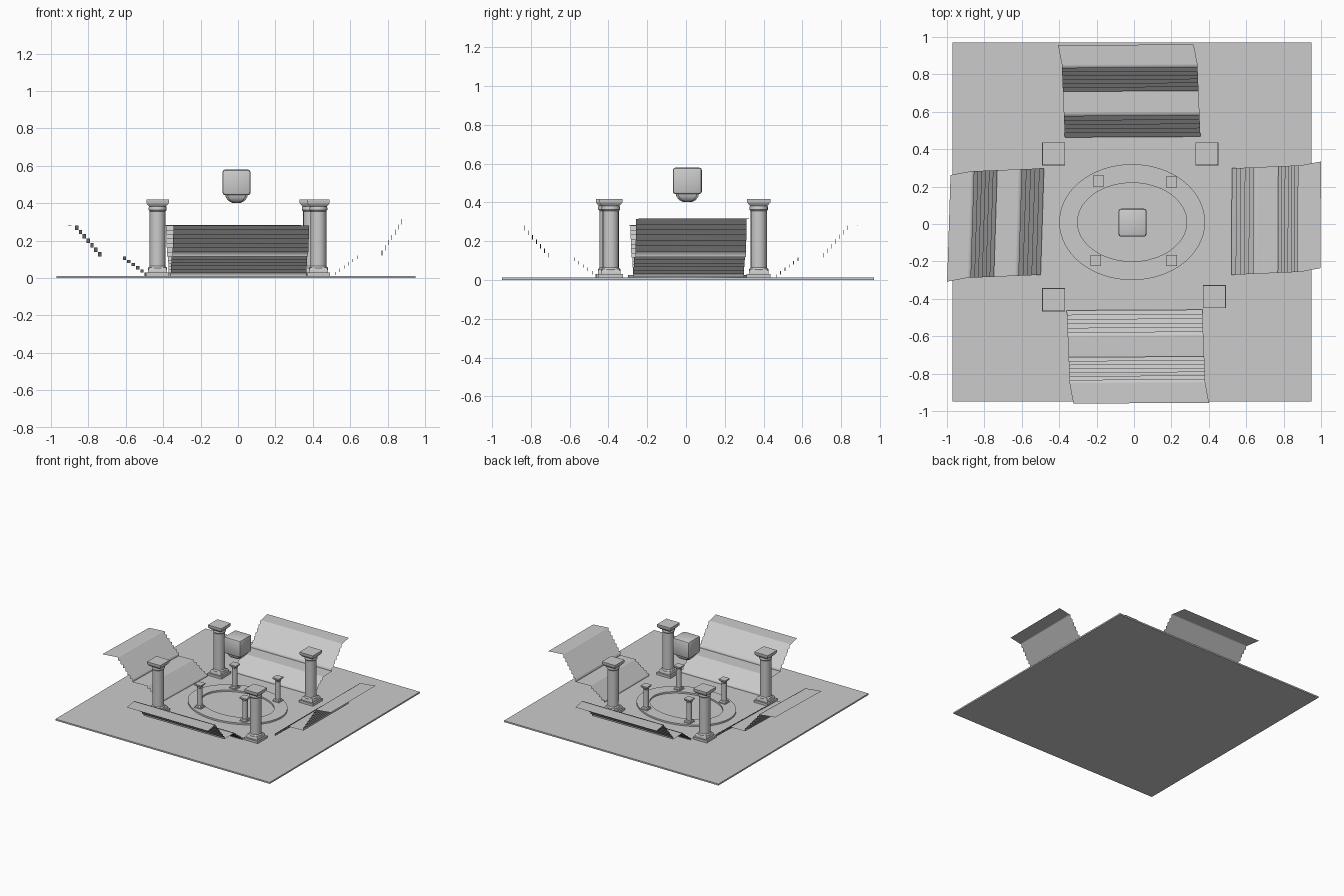
import bpy, bmesh, math
from mathutils import Vector, Matrix

if "Cube" in bpy.data.objects:
    bpy.data.objects.remove(bpy.data.objects["Cube"])


def finish(name, bm, smooth=False):
    me = bpy.data.meshes.new(name)
    bm.to_mesh(me)
    bm.free()
    ob = bpy.data.objects.new(name, me)
    bpy.context.collection.objects.link(ob)
    if smooth:
        bpy.ops.object.select_all(action='DESELECT')
        ob.select_set(True)
        bpy.context.view_layer.objects.active = ob
        bpy.ops.object.shade_smooth_by_angle(angle=math.radians(35))
    return ob


def add_box(bm, x0, x1, y0, y1, z0, z1):
    m = Matrix.Translation(((x0 + x1) / 2, (y0 + y1) / 2, (z0 + z1) / 2))
    m = m @ Matrix.Diagonal((x1 - x0, y1 - y0, z1 - z0, 1))
    return bmesh.ops.create_cube(bm, size=1, matrix=m)["verts"]


def add_loft(bm, rings):
    """Skin a closed solid through equal-length loops of points."""
    loops = [[bm.verts.new(p) for p in r] for r in rings]
    n = len(loops[0])
    for a, b in zip(loops, loops[1:]):
        for i in range(n):
            j = (i + 1) % n
            bm.faces.new((a[i], a[j], b[j], b[i]))
    bm.faces.new(loops[0][::-1])
    bm.faces.new(loops[-1])


def ellipse(cx, cy, rx, ry, z, n):
    return [(cx + rx * math.cos(2 * math.pi * i / n),
             cy + ry * math.sin(2 * math.pi * i / n), z) for i in range(n)]


def square(cx, cy, h, z):
    return [(cx + sx * h, cy + sy * h, z) for sx, sy in ((-1, -1), (1, -1), (1, 1), (-1, 1))]


# Floor slab
bm = bmesh.new()
add_box(bm, -0.97, 0.95, -0.95, 0.97, 0, 0.012)
finish("floor", bm)

# Oval raised ring around the arena
bm = bmesh.new()
N = 64
loops = [[bm.verts.new(p) for p in ellipse(-0.01, 0.01, rx, ry, z, N)]
         for rx, ry, z in ((0.39, 0.31, 0.01), (0.39, 0.31, 0.025),
                           (0.292, 0.21, 0.025), (0.292, 0.21, 0.01))]
for k in range(4):
    a, b = loops[k], loops[(k + 1) % 4]
    for i in range(N):
        j = (i + 1) % N
        bm.faces.new((a[i], a[j], b[j], b[i]))
finish("arena_ring", bm, True)


# Columns: square plinth and capital around a round shaft
def column(name, x, y, z0, s):
    bm = bmesh.new()
    for prof in (((0.062, 0), (0.062, 0.018)),
                 ((0.05, 0.018), (0.05, 0.032), (0.042, 0.045)),
                 ((0.045, 0.37), (0.058, 0.386), (0.06, 0.39), (0.06, 0.407))):
        add_loft(bm, [square(x, y, h * s, z0 + z * s) for h, z in prof])
    shaft = ((0.05, 0.03), (0.05, 0.043), (0.042, 0.052), (0.042, 0.345),
             (0.048, 0.352), (0.048, 0.362), (0.044, 0.375))
    add_loft(bm, [ellipse(x, y, r * s, r * s, z0 + z * s, 16) for r, z in shaft])
    finish(name, bm, True)


for i, (x, y) in enumerate(((-0.43, 0.375), (0.39, 0.375), (-0.43, -0.405), (0.43, -0.388))):
    column(f"tall_column_{i}", x, y, 0.012, 1.0)
for i, (x, y) in enumerate(((-0.19, 0.23), (0.2, 0.225), (-0.205, -0.195), (0.2, -0.195))):
    column(f"short_column_{i}", x, y, 0.02, 0.48)


# Stands: one open stepped sheet, two tiers, a walkway and a top deck
def stand(name, turn, dist, left, right, zs, tilt):
    d0, d1, d2, d3, d4 = dist
    z0, z1, z2 = zs
    prof, sharp = [(d0, z0)], []

    def tier(da, db, za, zb, n):
        for i in range(n):
            z = za + (zb - za) * (i + 1) / n
            prof.append((da + (db - da) * i / n, z))
            prof.append((da + (db - da) * (i + 1) / n, z))

    tier(d0, d1, z0, z1, 6)
    sharp.append(len(prof) - 1)
    prof.append((d2, z1))
    sharp.append(len(prof) - 1)
    tier(d2, d3, z1, z2, 7)
    sharp.append(len(prof) - 1)
    prof.append((d4, z2 + 0.002))
    bm = bmesh.new()
    rows = []
    for d, z in prof:
        skew = -0.016 * min(1, (d - d0) / (d3 - d0)) - 0.02 * max(0, (d - d3) / (d4 - d3))
        rows.append((bm.verts.new((left + skew, d + tilt / 2, z)),
                     bm.verts.new((right + skew, d - tilt / 2, z))))
    for a, b in zip(rows, rows[1:]):
        bm.faces.new((a[0], a[1], b[1], b[0])).smooth = True
    for k in sharp:
        bm.edges.get(rows[k]).smooth = False
    bm.transform(Matrix.Rotation(math.radians(turn), 4, 'Z'))
    finish(name, bm)


stand("back_stand", 0, (0.465, 0.60, 0.71, 0.855, 0.958), -0.37, 0.355, (0.012, 0.115, 0.282), -0.004)
stand("front_stand", 180, (0.46, 0.60, 0.71, 0.852, 0.958), -0.365, 0.36, (0.012, 0.115, 0.28), -0.004)
stand("left_stand", 90, (0.49, 0.63, 0.74, 0.883, 0.99), -0.272, 0.298, (0.012, 0.115, 0.282), 0.018)
stand("right_stand", -90, (0.522, 0.66, 0.77, 0.892, 0.998), -0.298, 0.272, (0.015, 0.12, 0.315), 0.003)

# Hanging scoreboard: bevelled box with a rounded, tapered underside
bm = bmesh.new()
add_box(bm, -0.083, 0.067, -0.068, 0.082, 0.443, 0.58)
bmesh.ops.bevel(bm, geom=bm.edges[:], offset=0.014, segments=2, affect='EDGES', profile=0.5)
finish("scoreboard", bm, True)
bm = bmesh.new()
add_loft(bm, [square(-0.008, 0.007, h, z) for h, z in
              ((0.022, 0.402), (0.042, 0.412), (0.056, 0.43), (0.06, 0.45))])
bmesh.ops.bevel(bm, geom=[e for e in bm.edges if abs(e.verts[0].co.z - e.verts[1].co.z) > 0.005],
                offset=0.01, segments=2, affect='EDGES')
finish("scoreboard_underside", bm, True)
